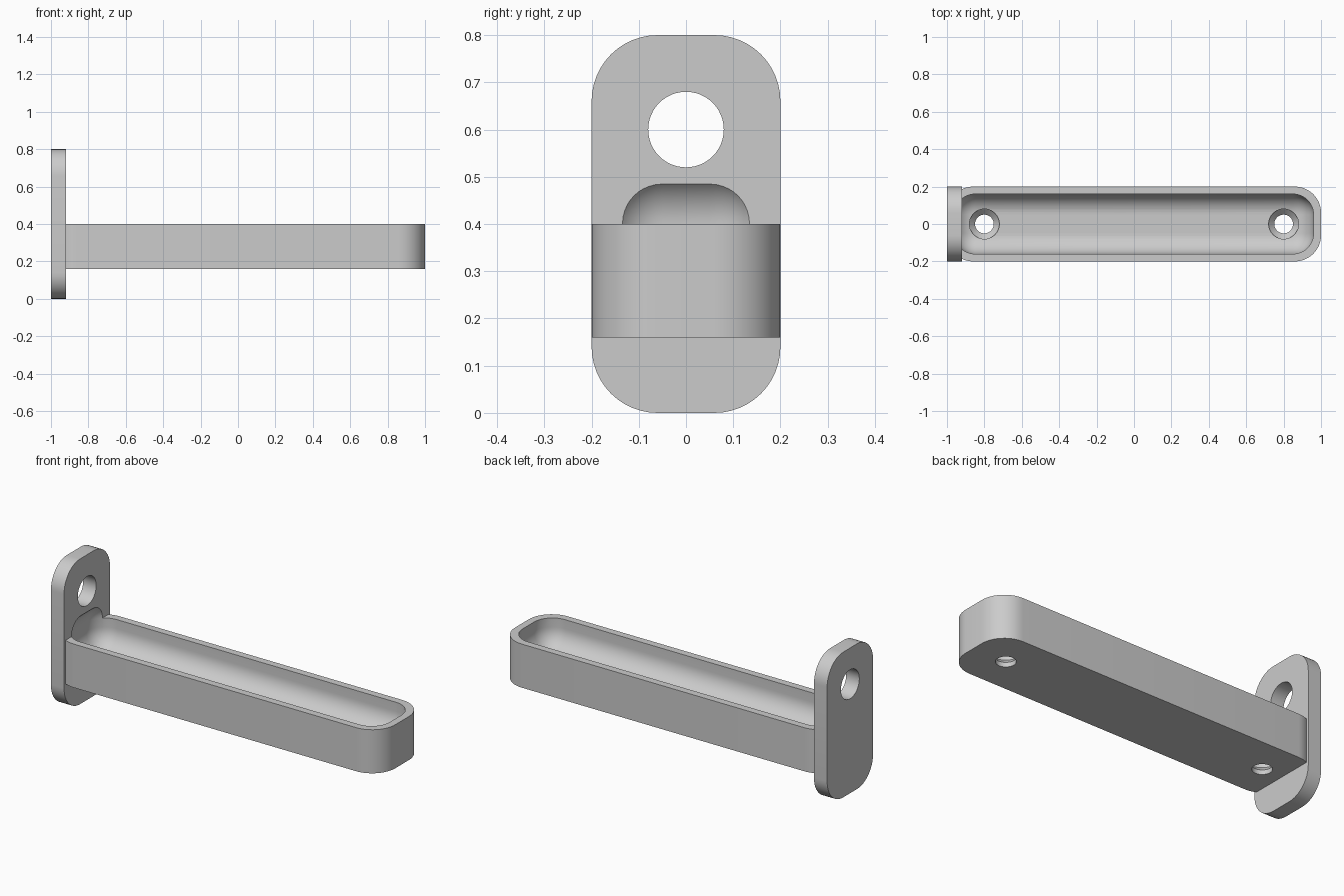
import bpy, bmesh, math
from mathutils import Matrix, Vector

default = bpy.data.objects.get("Cube")
if default:
    bpy.data.objects.remove(default, do_unlink=True)

grey = bpy.data.materials.new("plain_grey")
grey.use_nodes = True
colour = (0.6, 0.6, 0.6, 1)
grey.diffuse_color = colour
grey.node_tree.nodes["Principled BSDF"].inputs["Base Color"].default_value = colour


def finish(name, bm):
    bmesh.ops.recalc_face_normals(bm, faces=bm.faces)
    mesh = bpy.data.meshes.new(name)
    bm.to_mesh(mesh)
    bm.free()
    mesh.materials.append(grey)
    obj = bpy.data.objects.new(name, mesh)
    bpy.context.collection.objects.link(obj)
    return obj


def rounded_box(low, high, radius, axis=None, clip_x=None):
    """Box with edges rounded along one axis, or all of them."""
    low, high = Vector(low), Vector(high)
    bm = bmesh.new()
    bmesh.ops.create_cube(bm, size=1, matrix=Matrix.Translation((low + high) / 2)
                          @ Matrix.Diagonal((*(high - low), 1)))
    edges = [e for e in bm.edges if axis is None
             or abs(e.verts[0].co[axis] - e.verts[1].co[axis]) > 1e-4]
    bmesh.ops.bevel(bm, geom=edges, offset=radius, segments=12,
                    profile=0.5, affect='EDGES', clamp_overlap=False)
    if clip_x is not None:
        cut = bmesh.ops.bisect_plane(bm, geom=bm.verts[:] + bm.edges[:] + bm.faces[:],
                                     plane_co=(clip_x, 0, 0), plane_no=(1, 0, 0),
                                     clear_inner=True)
        rim = [g for g in cut["geom_cut"] if isinstance(g, bmesh.types.BMEdge)]
        bmesh.ops.contextual_create(bm, geom=rim)
    return bm


def round_cutter(name, centre, r_low, r_high, depth, turn=Matrix()):
    bm = bmesh.new()
    bmesh.ops.create_cone(bm, cap_ends=True, segments=48, radius1=r_low, radius2=r_high,
                          depth=depth, matrix=Matrix.Translation(centre) @ turn)
    return finish(name, bm)


def carve(obj, cutters):
    bpy.ops.object.select_all(action='DESELECT')
    bpy.context.view_layer.objects.active = obj
    obj.select_set(True)
    for cutter in cutters:
        cutter.hide_render = True
        mod = obj.modifiers.new(cutter.name, 'BOOLEAN')
        mod.operation, mod.solver, mod.object = 'DIFFERENCE', 'EXACT', cutter
        bpy.ops.object.modifier_apply(modifier=mod.name)
    bpy.ops.object.shade_smooth_by_angle(angle=math.radians(30))


# Main solids
plate = finish("mounting_plate", rounded_box((-1, -0.2, 0), (-0.92, 0.2, 0.8), 0.14, axis=0))
tray = finish("tray", rounded_box((-1, -0.2, 0.16), (1, 0.2, 0.4), 0.14, axis=2, clip_x=-0.92))

# Hollow shared by the tray and the plate
hollow = finish("hollow_cutter", rounded_box((-0.96, -0.16, 0.24), (0.96, 0.16, 0.51), 0.11))

# Hanging hole through the plate
hanging = round_cutter("hanging_hole_cutter", (-0.96, 0, 0.6), 0.08, 0.08, 0.3,
                       Matrix.Rotation(math.pi / 2, 4, 'Y'))

# Screw holes with a conical seat and a wider recess above it
screws = []
for x in (-0.8, 0.8):
    screws.append(round_cutter("screw_hole_cutter", (x, 0, 0.18), 0.05, 0.05, 0.1))
    screws.append(round_cutter("countersink_cutter", (x, 0, 0.2), 0.05, 0.08, 0.03))
    screws.append(round_cutter("recess_cutter", (x, 0, 0.255), 0.08, 0.08, 0.08))

carve(plate, [hollow, hanging])
carve(tray, [hollow] + screws)

for cutter in [hollow, hanging] + screws:
    bpy.data.objects.remove(cutter, do_unlink=True)
